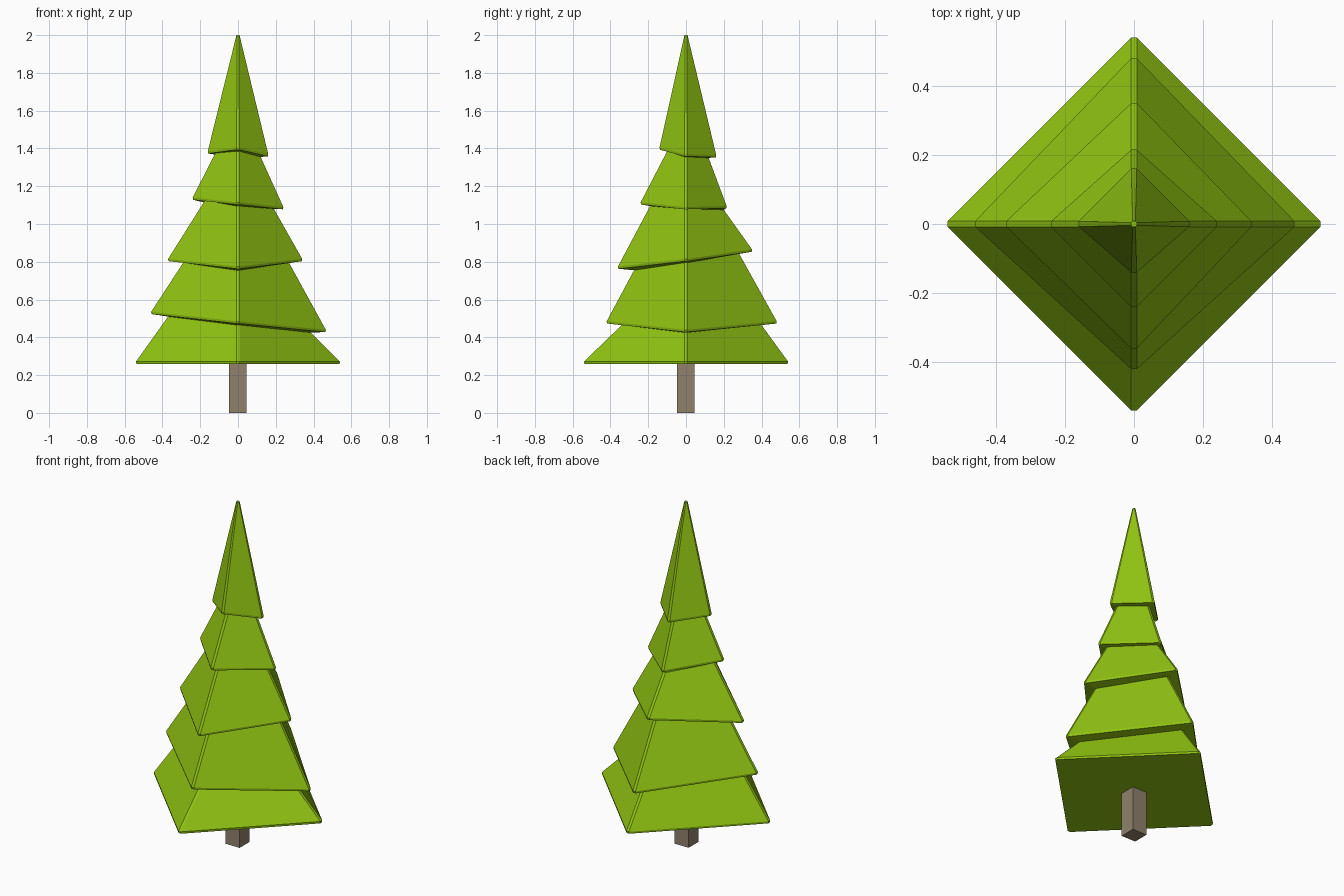
import bpy
import bmesh
from mathutils import Vector

cube = bpy.data.objects.get("Cube")
if cube:
    bpy.data.objects.remove(cube, do_unlink=True)


def material(name, rgb):
    mat = bpy.data.materials.new(name)
    mat.use_nodes = True
    mat.diffuse_color = (*rgb, 1)
    bsdf = next(n for n in mat.node_tree.nodes if n.type == 'BSDF_PRINCIPLED')
    bsdf.inputs["Base Color"].default_value = (*rgb, 1)
    return mat


leaf_green = material("leaf green", (0.28, 0.55, 0.006))
bark_brown = material("bark brown", (0.28, 0.22, 0.15))

# Corner directions: left, back, right, front
DIRECTIONS = [Vector((1, 0, 0)), Vector((0, 1, 0)), Vector((-1, 0, 0)), Vector((0, -1, 0))]
CHAMFER = 0.008
LIP = 0.012


def add_ring(bm, corners, chamfer=CHAMFER):
    """Diamond ring with clipped corners; corners are (radius, height)."""
    ring = []
    for d, (r, z) in zip(DIRECTIONS, corners):
        side = Vector((-d.y, d.x, 0)) * chamfer
        for s in (-1, 1):
            ring.append(bm.verts.new(d * r + side * s + Vector((0, 0, z))))
    return ring


def bridge(bm, low, high):
    n = len(low)
    for i in range(n):
        j = (i + 1) % n
        bm.faces.new((low[i], low[j], high[j], high[i]))


def build_object(name, bm, mat):
    bmesh.ops.recalc_face_normals(bm, faces=bm.faces)
    mesh = bpy.data.meshes.new(name)
    bm.to_mesh(mesh)
    bm.free()
    mesh.materials.append(mat)
    obj = bpy.data.objects.new(name, mesh)
    bpy.context.collection.objects.link(obj)
    return obj


# Each tier: rim corners, then the corners where it tucks under the next tier
TIERS = [
    ([(0.54, 0.272)] * 4,
     [(0.385, 0.425), (0.40, 0.465), (0.37, 0.51), (0.34, 0.465)]),
    ([(0.465, 0.44), (0.48, 0.485), (0.46, 0.535), (0.42, 0.485)],
     [(0.27, 0.795), (0.28, 0.845), (0.29, 0.795), (0.275, 0.755)]),
    ([(0.34, 0.815), (0.35, 0.865), (0.37, 0.815), (0.36, 0.775)],
     [(0.19, 1.08), (0.20, 1.075), (0.175, 1.125), (0.19, 1.095)]),
    ([(0.24, 1.09), (0.215, 1.095), (0.24, 1.14), (0.24, 1.115)],
     [(0.12, 1.355), (0.12, 1.35), (0.12, 1.375), (0.10, 1.385)]),
    ([(0.16, 1.37), (0.16, 1.365), (0.16, 1.385), (0.14, 1.405)],
     [(0.008, 2.0)] * 4),
]

# Foliage: one stacked shell of lopsided four-sided tiers
bm = bmesh.new()
previous = None
for rim, tuck in TIERS:
    lip = add_ring(bm, [(r - 0.002, z - LIP) for r, z in rim])
    edge = add_ring(bm, rim)
    top = add_ring(bm, tuck, CHAMFER if tuck[0][0] > 0.05 else 0.004)
    if previous:
        bridge(bm, previous, lip)
    else:
        bm.faces.new(lip)
    bridge(bm, lip, edge)
    bridge(bm, edge, top)
    previous = top
bm.faces.new(previous)
build_object("foliage", bm, leaf_green)

# Trunk: square post under the foliage
bm = bmesh.new()
bmesh.ops.create_cube(bm, size=1)
bmesh.ops.scale(bm, vec=(0.093, 0.093, 0.27), verts=bm.verts)
bmesh.ops.translate(bm, vec=(-0.002, -0.002, 0.135), verts=bm.verts)
build_object("trunk", bm, bark_brown)
